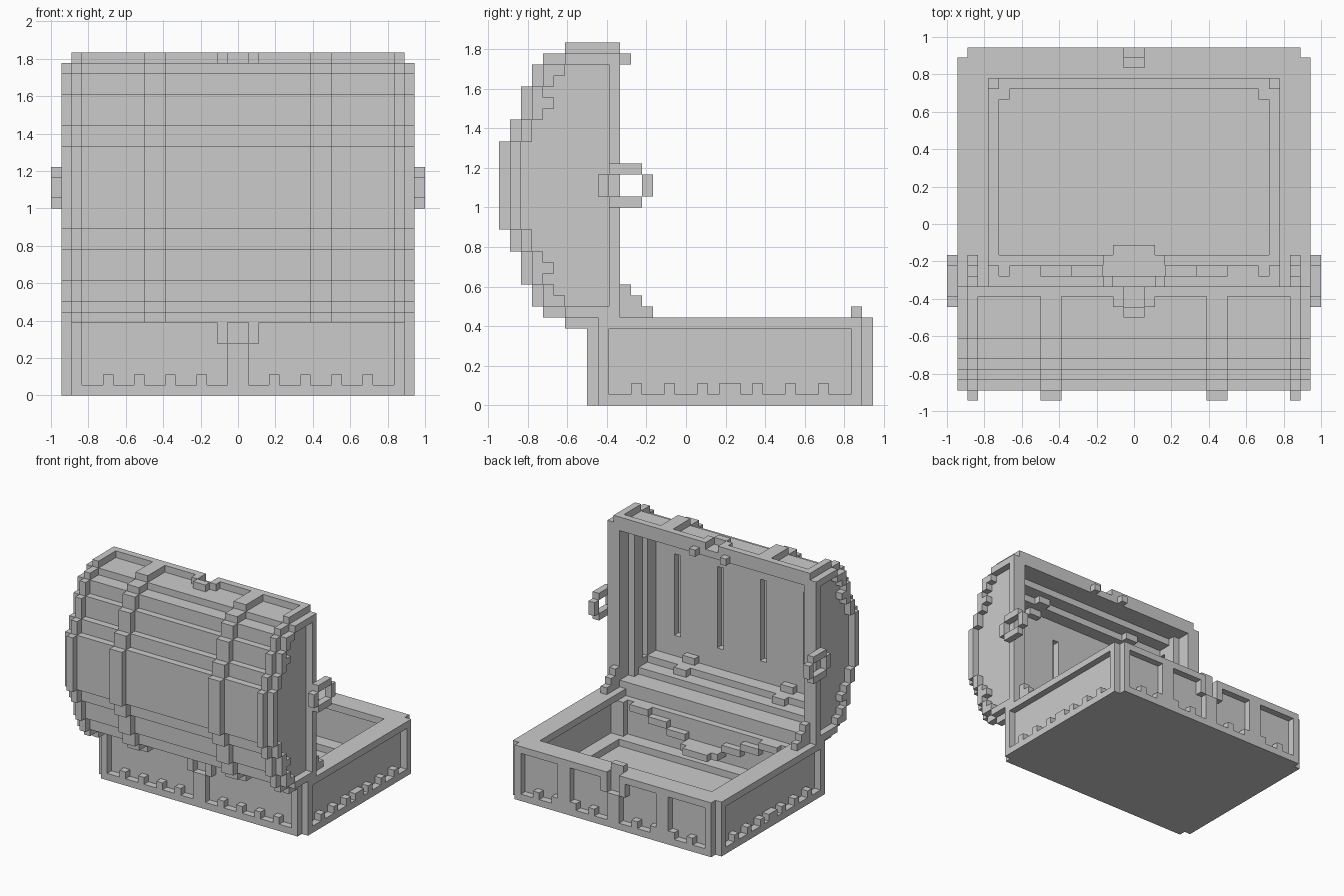
import bpy, bmesh
from mathutils import Vector

old = bpy.data.objects.get("Cube")
if old:
    bpy.data.objects.remove(old)

U = 1 / 18          # size of one block
MID = 20            # height of the lid's centre, in blocks
parts = {}
taken = set()

grey = bpy.data.materials.new("plain_grey")
grey.use_nodes = True
grey.diffuse_color = (0.6, 0.6, 0.6, 1)
grey.node_tree.nodes["Principled BSDF"].inputs["Base Color"].default_value = grey.diffuse_color


def cells(x, y, z):
    """Blocks of a cuboid mirrored left and right; x is a (near, far) range."""
    return {(sx, j, k) for i in range(*x) for sx in (i, -i - 1)
            for j in range(*y) for k in range(*z)}


def barrel_cells(x, steps, front):
    """Stepped half barrel: each step is (half height, depth)."""
    return set().union(*(cells(x, (-depth, front), (MID - half, MID + half))
                         for half, depth in steps))


def put(name, blocks):
    new = blocks - taken
    parts.setdefault(name, set()).update(new)
    taken.update(new)


def cut(name, blocks):
    taken.difference_update(blocks & parts[name])
    parts[name] -= blocks


def add(name, x, y, z):
    put(name, cells(x, y, z))


def carve(name, x, y, z):
    cut(name, cells(x, y, z))


# Base box with recessed panels, hollow below an overhanging rim
add("base", (0, 17), (-8, 16), (0, 8))
add("base", (0, 16), (-9, 17), (0, 8))
carve("base", (16, 17), (-7, 15), (1, 7))
for y in (-9, 16):
    carve("base", (0, 15), (y, y + 1), (1, 7))
carve("base", (0, 15), (-5, 15), (1, 7))
carve("base", (0, 14), (-6, 14), (7, 8))

# Inner skirting and corner posts
add("inner_skirting", (13, 15), (-5, 15), (1, 2))
add("inner_skirting", (0, 13), (13, 15), (1, 2))
add("inner_skirting", (0, 13), (-5, -3), (1, 2))
add("inner_skirting", (12, 13), (12, 13), (1, 2))
add("inner_posts", (13, 15), (13, 15), (2, 7))
add("inner_posts", (13, 15), (-5, -4), (2, 7))

# Studs along the bottom of each panel
for y in (-5, -2, 1, 3, 4, 6, 9, 12):
    add("side_studs", (16, 17), (y, y + 1), (1, 2))
for y in (-9, 16):
    for x in (3, 6, 9, 12):
        add("end_studs", (x, x + 1), (y, y + 1), (1, 2))
    # Central strut forking into two lock prongs
    add("lock_struts", (0, 1), (y, y + 1), (1, 5))
    add("lock_prongs", (1, 2), (y, y + 1), (5, 7))
add("base_struts", (7, 9), (16, 17), (1, 7))
carve("base", (0, 1), (16, 17), (7, 8))
add("base_latch", (0, 1), (15, 16), (8, 9))

# Lid: stepped barrel, hollowed from the opening side
barrel = [(12, 11), (11, 13), (9, 14), (6, 15), (4, 16)]
panel = [(11, 11), (10, 12), (9, 13), (6, 14), (4, 15)]
hollow = [(11, 9), (10, 11), (9, 13)]
put("lid", barrel_cells((0, 17), barrel, -6))
cut("lid", barrel_cells((16, 17), panel, -7))
cut("lid", barrel_cells((0, 14), hollow, -6))
carve("lid", (14, 15), (-8, -6), (MID - 11, MID + 11))

# Grooves between the inner planks
carve("lid", (14, 15), (-11, -10), (MID - 9, MID + 9))
for x in (3, 10):
    carve("lid", (x, x + 1), (-14, -13), (MID - 6, MID + 6))

# Rim around the opening, notched for the latch
for z in (7, 32):
    add("lid_rim", (0, 16), (-7, -6), (z, z + 1))
carve("lid_rim", (0, 1), (-7, -6), (32, 33))

# Raised straps over the lid, with ends showing on the inner steps
straps = [(13, 11), (12, 13), (11, 14), (9, 15), (6, 16), (4, 17)]
shell = barrel_cells((0, 17), barrel, -6)
for x in ((7, 9), (15, 16)):
    put("lid_straps", barrel_cells(x, straps, -6) - shell)
for half, depth in hollow[1:]:
    for z in (MID - half, MID + half - 1):
        add("lid_ribs", (7, 9), (-depth, -depth + 1), (z, z + 1))

# Studs on the lid's ends and rim
for z in (12, 27):
    add("lid_studs", (16, 17), (-13, -12), (z, z + 1))
add("lid_studs", (2, 3), (-6, -5), (31, 32))

# Latch loop on the lid
add("lid_latch", (1, 2), (-8, -7), (32, 33))
add("lid_latch", (0, 1), (-9, -8), (32, 33))

# Ring handles on the lid's ends
for z in (18, 21):
    add("handles", (17, 18), (-7, -4), (z, z + 1))
for y in (-8, -4):
    add("handles", (17, 18), (y, y + 1), (19, 21))

# Stepped brackets between lid and base
for i in range(3):
    add("corner_brackets", (15, 16), (-6 + i, -5 + i), (8, 11 - i))

# Garland of blocks on the inner wall
for x0, x1, y, z in ((9, 12, -5, 6), (6, 9, -5, 5), (3, 6, -5, 4),
                     (0, 3, -4, 3), (0, 2, -3, 3)):
    add("garland", (x0, x1), (-5, y + 1), (z, z + 1))


def build(name, blocks):
    """Make a mesh of the uncovered block faces."""
    bm = bmesh.new()
    points = {}
    for c in blocks:
        for axis in range(3):
            for side in (0, 1):
                n = list(c)
                n[axis] += 2 * side - 1
                if tuple(n) in taken:
                    continue
                a, b = (axis + 1) % 3, (axis + 2) % 3
                loop = []
                for da, db in ((0, 0), (1, 0), (1, 1), (0, 1)):
                    p = list(c)
                    p[axis] += side
                    p[a] += da
                    p[b] += db
                    p = tuple(p)
                    if p not in points:
                        points[p] = bm.verts.new(Vector(p) * U)
                    loop.append(points[p])
                bm.faces.new(loop if side else loop[::-1])
    bmesh.ops.dissolve_limit(bm, angle_limit=0.02, verts=bm.verts[:], edges=bm.edges[:])
    mesh = bpy.data.meshes.new(name)
    bm.to_mesh(mesh)
    bm.free()
    mesh.materials.append(grey)
    bpy.context.collection.objects.link(bpy.data.objects.new(name, mesh))


for name, blocks in parts.items():
    build(name, blocks)
